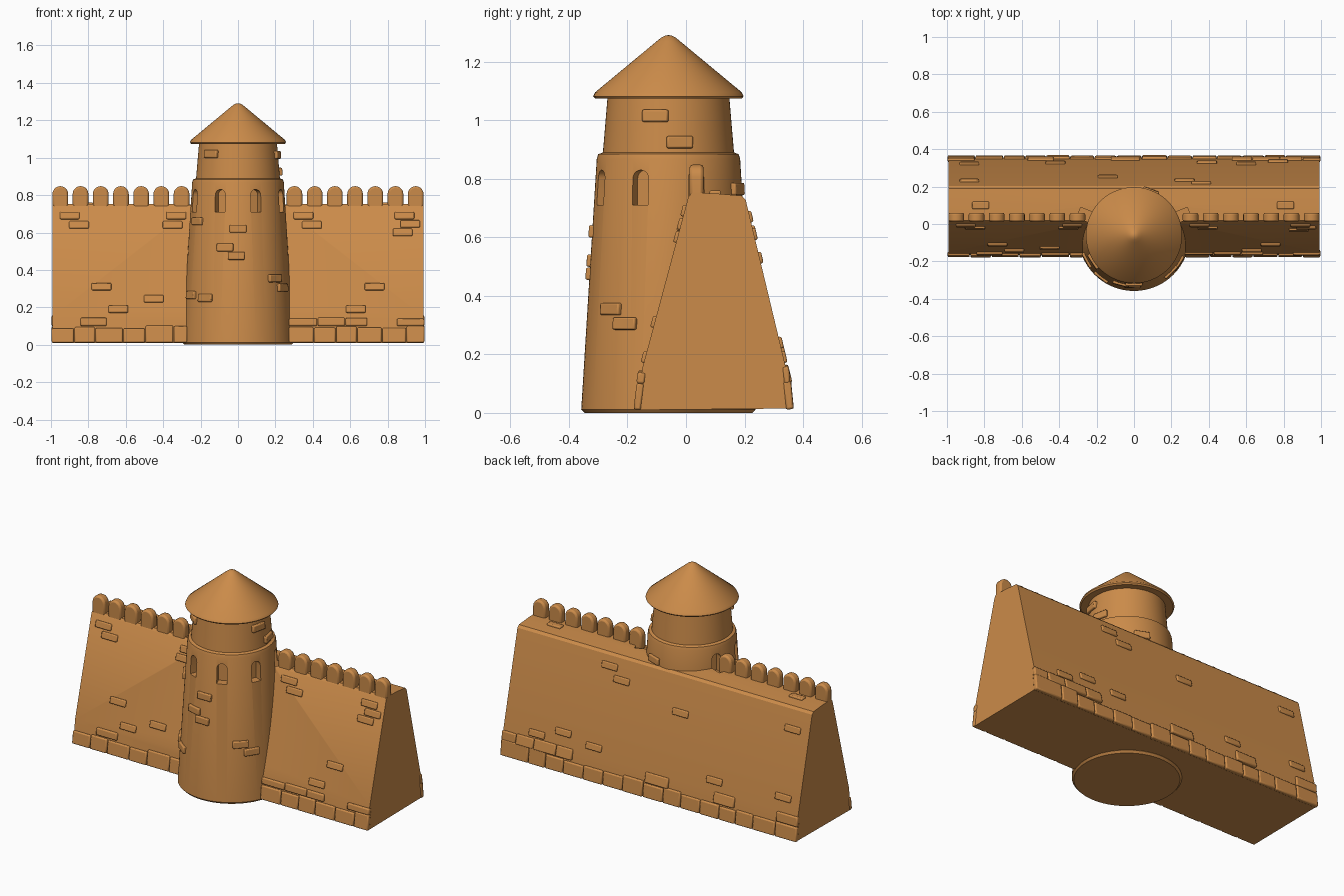
import bpy, bmesh, math, random
from mathutils import Matrix, Vector

if "Cube" in bpy.data.objects:
    bpy.data.objects.remove(bpy.data.objects["Cube"])

random.seed(4)
CY = -0.06                      # tower axis
mat = bpy.data.materials.new("tan_stone")
mat.diffuse_color = (0.60, 0.26, 0.068, 1)
mat.use_nodes = True
mat.node_tree.nodes["Principled BSDF"].inputs["Base Color"].default_value = mat.diffuse_color


def finish(name, bm, bevel=0, angle=35):
    bmesh.ops.recalc_face_normals(bm, faces=bm.faces[:])
    me = bpy.data.meshes.new(name)
    bm.to_mesh(me)
    bm.free()
    ob = bpy.data.objects.new(name, me)
    bpy.context.collection.objects.link(ob)
    me.materials.append(mat)
    if bevel:
        m = ob.modifiers.new("Bevel", 'BEVEL')
        m.width, m.segments, m.limit_method = bevel, 2, 'ANGLE'
    smooth(ob, angle)
    return ob


def smooth(ob, angle=35):
    bpy.ops.object.select_all(action='DESELECT')
    ob.select_set(True)
    bpy.context.view_layer.objects.active = ob
    bpy.ops.object.shade_smooth_by_angle(angle=math.radians(angle))


def prism(bm, pts, axis, lo, hi, mtx=Matrix()):
    # extrude a 2D outline along x or y
    put = (lambda p, t: (t, p[0], p[1])) if axis == 'x' else (lambda p, t: (p[0], t, p[1]))
    a = [bm.verts.new(mtx @ Vector(put(p, lo))) for p in pts]
    b = [bm.verts.new(mtx @ Vector(put(p, hi))) for p in pts]
    bm.faces.new(a)
    bm.faces.new(b[::-1])
    for i in range(len(pts)):
        j = (i + 1) % len(pts)
        bm.faces.new((a[i], b[i], b[j], a[j]))


def lathe(name, prof, n=96):
    bm = bmesh.new()
    vs = [bm.verts.new((r, 0, z)) for r, z in prof]
    es = [bm.edges.new(e) for e in zip(vs, vs[1:])]
    bmesh.ops.spin(bm, geom=vs + es, cent=(0, 0, 0), axis=(0, 0, 1),
                   angle=2 * math.pi, steps=n, use_duplicate=False)
    bmesh.ops.remove_doubles(bm, verts=bm.verts[:], dist=1e-5)
    bmesh.ops.translate(bm, verts=bm.verts[:], vec=(0, CY, 0))
    return finish(name, bm)


def arch(w, z0, z1, n=10):
    r = w / 2
    return [(-r, z0), (r, z0)] + [(r * math.cos(math.pi * i / n), z1 - r + r * math.sin(math.pi * i / n))
                                  for i in range(n + 1)]


def brick(bm, mtx, size):
    bmesh.ops.create_cube(bm, size=1, matrix=mtx @ Matrix.Diagonal((*size, 1)))


def boolean(ob, other, op):
    m = ob.modifiers.new("Bool", 'BOOLEAN')
    m.operation, m.object, m.solver = op, other, 'EXACT'
    bpy.context.view_layer.objects.active = ob
    bpy.ops.object.modifier_apply(modifier=m.name)
    bpy.data.objects.remove(other)


# Sloping wall surfaces, as y for a given z
def front_y(z):
    return -0.150 + (z - 0.15) * 0.27 if z > 0.15 else -0.150 - (0.15 - z) * 0.12


def back_y(z):
    return 0.340 - (z - 0.16) * 0.241 if z > 0.16 else 0.340 + (0.16 - z) * 0.1


def on_front(x, z):
    return Matrix.Translation((x, front_y(z), z)) @ Matrix.Rotation(-0.26 if z > 0.13 else -0.12, 4, 'X')


def on_back(x, z):
    return Matrix.Translation((x, back_y(z), z)) @ Matrix.Rotation(0.236 if z > 0.13 else 0.1, 4, 'X')


def on_tower(deg, z):
    r = 0.298 - 0.062 * z if z < 0.88 else 0.224 - 0.084 * (z - 0.89)
    return (Matrix.Translation((0, CY, z)) @ Matrix.Rotation(math.radians(deg), 4, 'Z')
            @ Matrix.Translation((0, -r, 0)) @ Matrix.Rotation(-0.06, 4, 'X'))


# Tower body with a ledge
tower = lathe("tower_and_wall", [(0, 0), (0.287, 0), (0.298, 0.012), (0.245, 0.868), (0.24, 0.884),
                                 (0.224, 0.89), (0.208, 1.08), (0, 1.08)])

# Wall body joined to the tower
bm = bmesh.new()
prism(bm, [(front_y(0.01), 0.01), (front_y(0.15), 0.15), (0.008, 0.738), (0.02, 0.752), (0.1, 0.75),
           (0.19, 0.742), (0.204, 0.728), (back_y(0.16), 0.16), (back_y(0.015), 0.015)], 'x', -0.992, 0.992)
boolean(tower, finish("wall", bm), 'UNION')

# Arched windows cut into the tower
bm = bmesh.new()
for deg in (-112.5, -67.5, -22.5, 22.5, 67.5, 112.5):
    prism(bm, arch(0.058, 0.71, 0.83), 'y', -0.32, -0.205,
          Matrix.Translation((0, CY, 0)) @ Matrix.Rotation(math.radians(deg), 4, 'Z'))
boolean(tower, finish("window_cutter", bm), 'DIFFERENCE')
smooth(tower, 30)

# Conical roof
lathe("roof", [(0.2, 1.076), (0.25, 1.074), (0.257, 1.082), (0.25, 1.096), (0.04, 1.27),
               (0.025, 1.282), (0.012, 1.289), (0, 1.291)])

# Rounded battlements
bm = bmesh.new()
for s in (-1, 1):
    for i in range(7):
        prism(bm, arch(0.084, 0.73, 0.848), 'y', 0.012, 0.06,
              Matrix.Translation((s * (0.95 - i * 0.108), 0, 0)))
finish("battlements", bm, 0.01)

# Base course of large blocks, with a broken second row
bm = bmesh.new()


def course(place, x0, x1, z0, h, keep=1.0):
    x = x0
    while x < x1 - 0.03:
        w = min(random.uniform(0.11, 0.16), x1 - x)
        if x1 - x - w < 0.06:
            w = x1 - x
        hh = h * random.uniform(0.85, 1.1)
        if random.random() < keep:
            brick(bm, place(x + w / 2, z0 + hh / 2), (w - 0.004, 0.022 + random.uniform(0, 0.006), hh))
        x += w


for a, b in ((-0.998, -0.27), (0.27, 0.998)):
    course(on_front, a, b, 0.01, 0.088)
    course(on_front, a, b, 0.10, 0.045, 0.45)
course(on_back, -0.998, 0.998, 0.012, 0.09)
course(on_back, -0.998, 0.998, 0.10, 0.06, 0.6)
finish("base_blocks", bm, 0.007)

# Scattered raised bricks
bm = bmesh.new()
for x, z in ((-0.9, 0.69), (-0.85, 0.64), (-0.73, 0.31), (-0.45, 0.245), (-0.64, 0.19), (-0.33, 0.69),
             (-0.35, 0.64), (0.35, 0.69), (0.395, 0.64), (0.73, 0.31), (0.63, 0.19), (0.89, 0.69),
             (0.92, 0.645), (0.88, 0.6)):
    brick(bm, on_front(x, z), (0.105, 0.022, 0.04))
for x, z in ((0.36, 0.67), (0.27, 0.61), (-0.14, 0.53), (-0.88, 0.62), (-0.42, 0.22), (0.6, 0.24),
             (0.77, 0.19), (0.39, 0.21), (-0.88, 0.24)):
    brick(bm, on_back(x, z), (0.105, 0.02, 0.04))
for deg, z in ((-15, 0.52), (-2, 0.475), (0, 0.62), (45, 0.355), (58, 0.305), (-62, 0.265), (-38, 0.25),
               (-57, 0.66), (78, 1.015), (100, 0.925), (-42, 1.02), (159, 0.765)):
    brick(bm, on_tower(deg, z), (0.09, 0.026, 0.042))
for x in (-0.82, 0.81):
    brick(bm, Matrix.Translation((x, 0.1, 0.75)), (0.09, 0.04, 0.02))
finish("raised_bricks", bm, 0.006)
